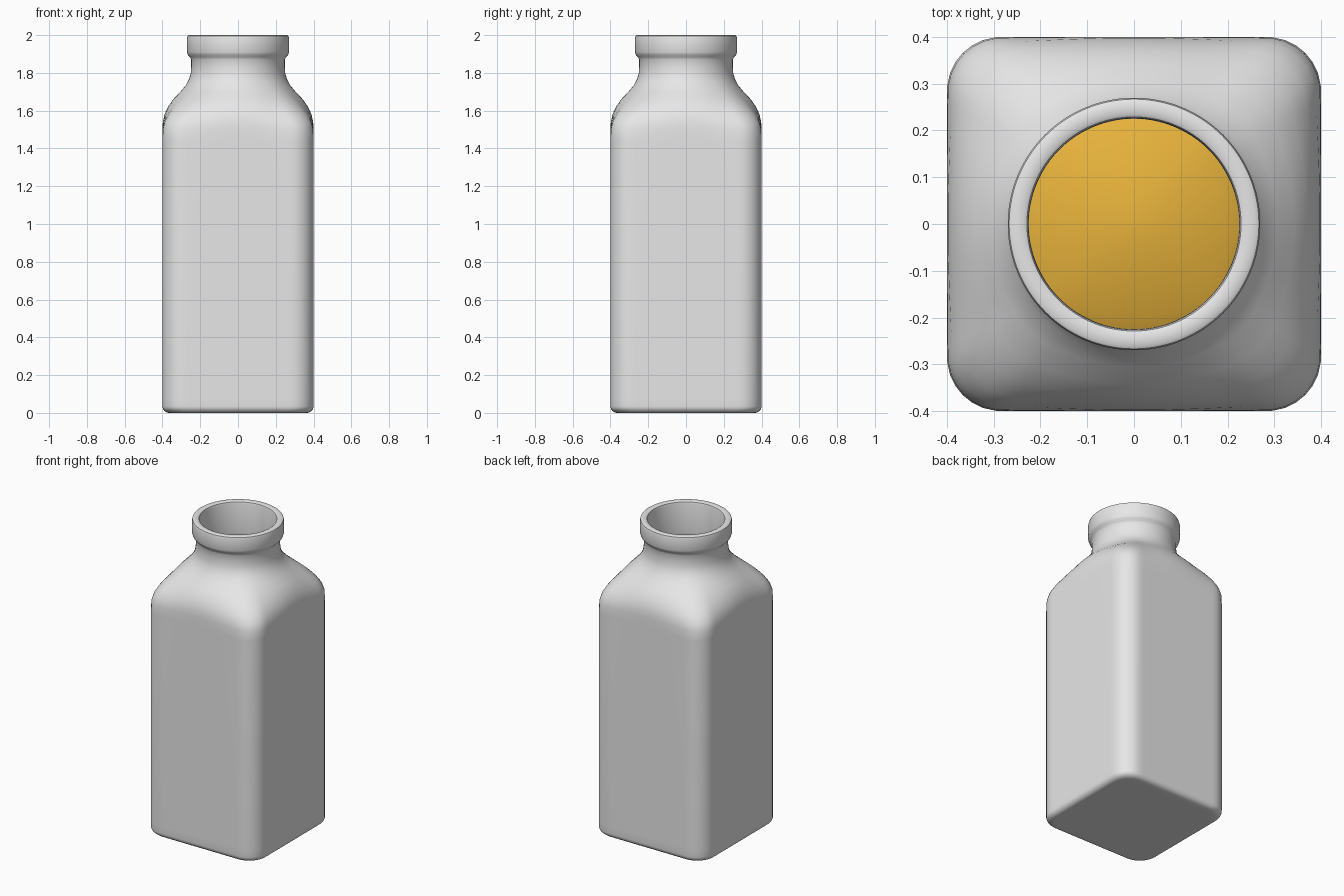
import bpy, bmesh, math

SEGMENTS = 128
cube = bpy.data.objects.get("Cube")
if cube:
    bpy.data.objects.remove(cube, do_unlink=True)


def material(name, color):
    mat = bpy.data.materials.new(name)
    mat.use_nodes = True
    mat.diffuse_color = color
    bsdf = next(n for n in mat.node_tree.nodes if n.type == 'BSDF_PRINCIPLED')
    bsdf.inputs["Base Color"].default_value = color
    return mat


def square_radius(angle, half):
    """Distance from the centre to a rounded square's outline."""
    c, s = abs(math.cos(angle)), abs(math.sin(angle))
    c, s = max(c, s), min(c, s)
    corner = half * 0.29
    flat = half - corner
    if half * s / c <= flat:
        return half / c
    b = flat * (c + s)
    return b + math.sqrt(max(0, b * b - 2 * flat * flat + corner * corner))


def ring(bm, half, z):
    """Square section on the body that turns round up the shoulder."""
    t = min(1, max(0, (z - 1.47) / 0.31))
    t = t * t * (3 - 2 * t)
    verts = []
    for i in range(SEGMENTS):
        a = 2 * math.pi * i / SEGMENTS
        r = (1 - t) * square_radius(a, half) + t * half
        verts.append(bm.verts.new((r * math.cos(a), r * math.sin(a), z)))
    return verts


def loft(name, profile, mat):
    bm = bmesh.new()
    rings = [ring(bm, h, z) for h, z in profile]
    for low, high in zip(rings, rings[1:]):
        for i in range(SEGMENTS):
            j = (i + 1) % SEGMENTS
            bm.faces.new((low[i], low[j], high[j], high[i]))
    bm.faces.new(rings[0][::-1])
    bm.faces.new(rings[-1])
    bmesh.ops.recalc_face_normals(bm, faces=bm.faces)
    mesh = bpy.data.meshes.new(name)
    bm.to_mesh(mesh)
    bm.free()
    mesh.materials.append(mat)
    obj = bpy.data.objects.new(name, mesh)
    bpy.context.collection.objects.link(obj)
    bpy.ops.object.select_all(action='DESELECT')
    obj.select_set(True)
    bpy.context.view_layer.objects.active = obj
    bpy.ops.object.shade_smooth_by_angle(angle=math.radians(40))
    return obj


# Rounded base edge and straight body
base = [(0.34, 0), (0.365, 0)]
for k in range(1, 7):
    a = math.pi / 2 * k / 6
    base.append((0.365 + 0.035 * math.sin(a), 0.035 * (1 - math.cos(a))))
body = base + [(0.4, 0.08), (0.4, 1.44)]

# Shoulder curve up to the neck
shoulder = [(0.4, 1.5), (0.398, 1.54), (0.389, 1.58), (0.371, 1.62),
            (0.343, 1.66), (0.305, 1.7), (0.276, 1.735), (0.258, 1.77)]

# Neck and rolled lip
neck = [(0.25, 1.8), (0.248, 1.83), (0.248, 1.87), (0.254, 1.884),
        (0.265, 1.895), (0.27, 1.91), (0.27, 1.985), (0.267, 1.996),
        (0.26, 2), (0.236, 2), (0.229, 1.996), (0.226, 1.985), (0.225, 1.8)]

# Inner wall back down to the floor
wall = 0.03
inside = [(h - wall, z) for h, z in reversed(body[-1:] + shoulder)]
inside += [(0.37, 0.08), (0.35, 0.045), (0.32, 0.04)]

loft("bottle", body + shoulder + neck + inside,
     material("pale grey", (0.8, 0.8, 0.8, 1)))

# Contents fill the cavity to a gently domed top below the neck
gap = 0.036
contents = [(0.32, 0.05), (0.345, 0.055), (0.364, 0.09), (0.364, 1.44)]
contents += [(h - gap, z - 0.01) for h, z in shoulder[:5]]
contents += [(0.265, 1.68), (0.235, 1.698), (0.2, 1.712), (0.15, 1.727),
             (0.1, 1.739), (0.05, 1.747), (0.01, 1.75)]
loft("contents", contents, material("amber", (0.8, 0.45, 0.045, 1)))
